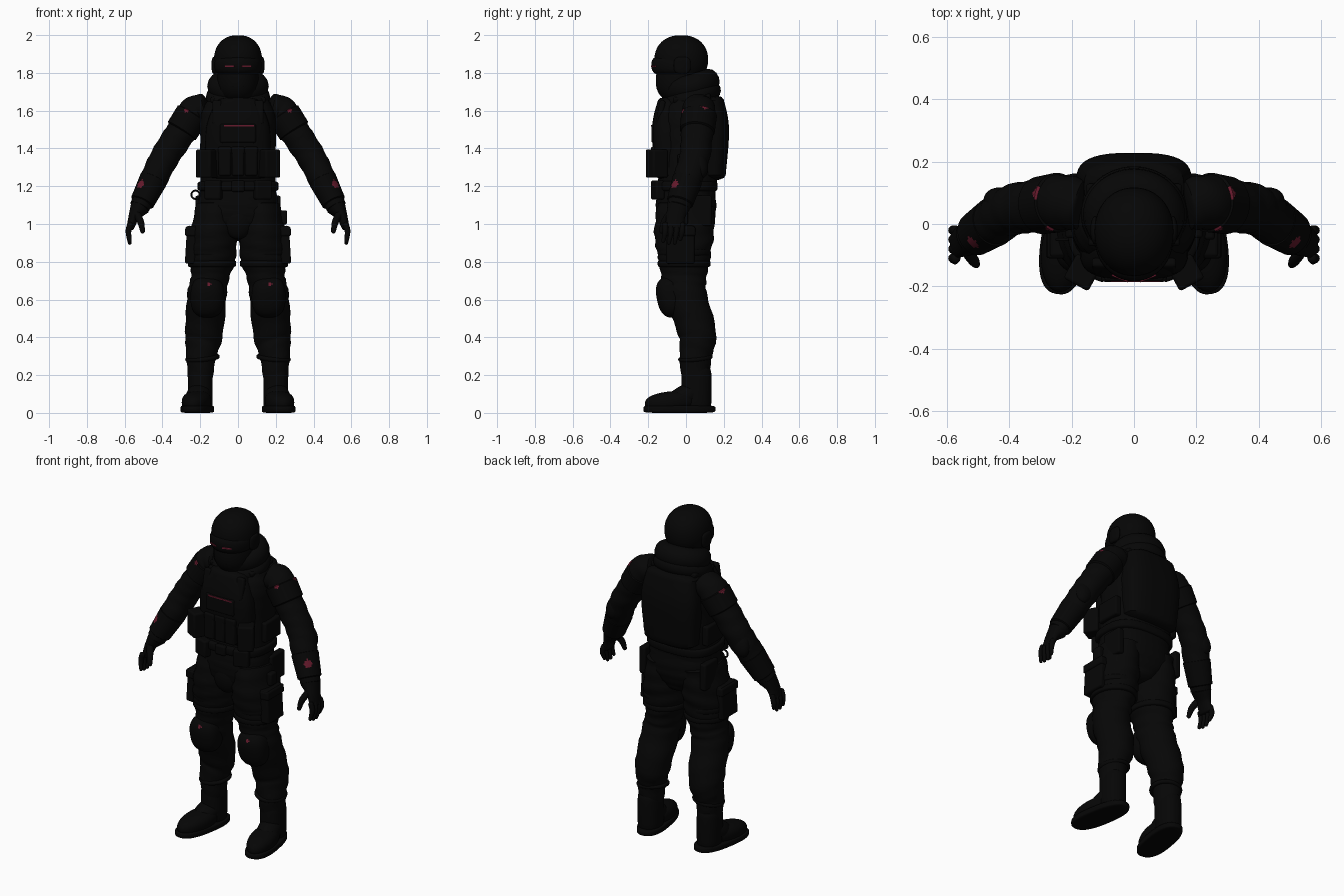
import bpy, bmesh, math
from mathutils import Vector, Matrix

default_cube = bpy.data.objects.get("Cube")
if default_cube:
    bpy.data.objects.remove(default_cube, do_unlink=True)

def make_material(name, red, green, blue):
    material = bpy.data.materials.new(name)
    material.use_nodes = True
    material.diffuse_color = (red, green, blue, 1)
    shader = material.node_tree.nodes["Principled BSDF"]
    shader.inputs["Base Color"].default_value = (red, green, blue, 1)
    shader.inputs["Roughness"].default_value = .8
    return material

CLOTH = make_material("black cloth", .002, .002, .002)
ARMOR = make_material("black armor", .0017, .0017, .0017)
RED = make_material("dark red", .13, .01, .025)
parts = []

def finish(name, bm, material):
    bmesh.ops.recalc_face_normals(bm, faces=bm.faces)
    mesh = bpy.data.meshes.new(name)
    bm.to_mesh(mesh)
    bm.free()
    mesh.materials.append(material)
    mesh.materials.append(RED)
    part = bpy.data.objects.new(name, mesh)
    bpy.context.collection.objects.link(part)
    parts.append(part)
    return part

def skin(name, loops, material):
    """Join closed loops of points into one capped surface."""
    bm = bmesh.new()
    rows = [[bm.verts.new(point) for point in loop] for loop in loops]
    for low, high in zip(rows, rows[1:]):
        for k in range(len(low)):
            bm.faces.new((low[k - 1], low[k], high[k], high[k - 1]))
    bm.faces.new(rows[0])
    bm.faces.new(rows[-1])
    return finish(name, bm, material)

def oval(angle, power):
    c, s = math.cos(angle), math.sin(angle)
    return (math.copysign(abs(c) ** (2 / power), c), math.copysign(abs(s) ** (2 / power), s))

def angles(count):
    return [math.tau * k / count for k in range(count)]

def solid(name, location, half, material=ARMOR, power=2, edge=2, rotation=(0, 0, 0), rows=20):
    """Rounded solid: power squares the plan, edge squares the side profile."""
    loops = []
    for i in range(1, rows):
        radius, height = oval(math.pi * (i / rows - .5), edge)
        loops.append([(x * radius * half[0], y * radius * half[1], height * half[2])
                      for x, y in (oval(a, power) for a in angles(48))])
    part = skin(name, loops, material)
    part.location, part.rotation_euler = location, rotation
    return part

def spline(rings, steps):
    rings = [Vector(r) for r in rings]
    padded = [rings[0], *rings, rings[-1]]
    path = []
    for a, b, c, d in zip(padded, padded[1:], padded[2:], padded[3:]):
        for t in (j / steps for j in range(steps)):
            path.append(b + (c - a) * (t / 2) + (a * 2 - b * 5 + c * 4 - d) * (t * t / 2)
                        + (b * 3 - a - c * 3 + d) * (t ** 3 / 2))
    return path + [rings[-1]]

def loft(name, rings, material=CLOTH, side=1, power=2, folds=0, tip=.01, count=40):
    """Skin a path of (x, y, z, half width, half depth), with rounded tips."""
    path = spline(rings, 6)
    loops = []
    for i, ring in enumerate(path):
        before, after = path[max(i - 1, 0)], path[min(i + 1, len(path) - 1)]
        along = Vector((after - before)[:3]).normalized()
        depth = Vector((0, 1, 0))
        depth = (depth - along * depth.dot(along)).normalized()
        width = depth.cross(along)
        loop = []
        for a in angles(count):
            x, y = oval(a, power)
            fold = 1 + folds * math.sin(i * 1.7 + 2.5 * math.sin(a + i / 8))
            point = Vector(ring[:3]) + (width * x * ring[3] + depth * y * ring[4]) * fold
            loop.append(Vector((point.x * side, point.y, point.z)))
        loops.append(loop)

    def cap(loop, neighbor):
        center = sum(loop, Vector()) / count
        out = (center - sum(neighbor, Vector()) / count).normalized() * tip
        return [[center + (p - center) * math.cos(a) + out * math.sin(a) for p in loop]
                for a in (.5, 1, 1.4)]

    start, end = cap(loops[0], loops[1]), cap(loops[-1], loops[-2])
    return skin(name, start[::-1] + loops + end, material)

def box(name, location, size, material=ARMOR, rotation=(0, 0, 0), bevel=.01):
    bm = bmesh.new()
    bmesh.ops.create_cube(bm, size=1, matrix=Matrix.Diagonal((*size, 1)))
    part = finish(name, bm, material)
    part.location, part.rotation_euler = location, rotation
    rounding = part.modifiers.new("bevel", "BEVEL")
    rounding.width, rounding.segments = bevel, 3

def hoop(name, location, radius, thickness, scale=(1, 1, 1), rotation=(0, 0, 0), material=CLOTH):
    bpy.ops.mesh.primitive_torus_add(location=location, rotation=rotation, major_radius=radius,
                                     minor_radius=thickness, minor_segments=14)
    part = bpy.context.object
    part.name, part.scale = name, scale
    part.data.materials.append(material)
    parts.append(part)

def red_spot(part, target, radius):
    """Paint the faces around the surface point nearest to the target."""
    faces = part.data.polygons
    nearest = min(faces, key=lambda f: (f.center - target).length).center.copy()
    for face in faces:
        if (face.center - nearest).length < radius:
            face.material_index = 1

# Head: helmet, mask, visor with a broken red slit, collar
solid("helmet", (0, -.025, 1.87), (.127, .142, .13), power=2.1, edge=2.2)
solid("face_mask", (0, -.03, 1.76), (.11, .13, .12), edge=2.4)
solid("visor", (0, -.05, 1.84), (.125, .133, .06), edge=3)
box("mask_filter", (0, -.13, 1.75), (.07, .05, .06))
hoop("collar_upper", (0, .03, 1.73), .105, .058, (1, .93, 1.1), (.3, 0, 0))
hoop("collar_lower", (0, .03, 1.67), .12, .05, (1, .95, 1), (.35, 0, 0))

# Trunk: jacket, vest panels, hips
loft("jacket", [(0, 0, 1.12, .2, .15), (0, .02, 1.4, .2, .16), (0, .03, 1.56, .2, .16),
                (0, .04, 1.64, .17, .13)], power=2.6, folds=.01, tip=.05)
loft("back_panel", [(0, .13, 1.26, .17, .08), (0, .135, 1.5, .185, .093), (0, .12, 1.65, .16, .08)],
     ARMOR, power=2.9, tip=.03)
loft("chest_panel", [(0, -.08, 1.26, .17, .08), (0, -.09, 1.5, .17, .09), (0, -.07, 1.64, .12, .08)],
     ARMOR, power=2.8, tip=.03)
loft("hips", [(0, 0, .95, .1, .12), (0, 0, 1.02, .21, .15), (0, 0, 1.1, .21, .16), (0, 0, 1.2, .2, .15)],
     power=2.4, folds=.01, tip=.04)
solid("groin_pad", (0, -.11, 1.02), (.08, .05, .1))

# Belt, buckle, vest pouches, chest light
solid("belt", (0, 0, 1.2), (.214, .167, .03), power=2.8, edge=6)
box("buckle", (0, -.165, 1.2), (.07, .03, .06))
box("chest_pocket", (0, -.168, 1.48), (.19, .03, .1))
box("chest_light", (.005, -.183, 1.52), (.16, .004, .009), RED, bevel=.001)
for x in (-.07, 0, .07):
    box("magazine_pouch", (x, -.16, 1.33), (.065, .05, .15))
    box("magazine_flap", (x, -.165, 1.39), (.07, .04, .04))

for s in (1, -1):
    box("visor_light", (s * .045, -.173, 1.835), (.055, .008, .009), RED, (0, 0, s * .38), bevel=.001)
    solid("ear_cup", (s * .125, -.02, 1.84), (.015, .045, .045), edge=3)

    # Vest straps and side pouches
    box("shoulder_strap", (s * .12, .03, 1.67), (.06, .2, .03), rotation=(.1, s * .3, 0))
    box("front_strap", (s * .11, -.135, 1.59), (.05, .03, .13), rotation=(-.2, 0, 0))
    box("side_pouch", (s * .165, -.155, 1.32), (.09, .09, .15), rotation=(0, 0, s / 2))
    box("hip_pouch", (s * .2, .03, 1.31), (.04, .15, .12))
    box("belt_pouch", (s * .13, -.15, 1.18), (.09, .05, .1), rotation=(0, 0, s / 3))

    # Sleeves, with guards laid over stretches of the same joints
    shoulder = Vector((.235, .07, 1.59, .083, .088))
    elbow = Vector((.39, .045, 1.35, .076, .08))
    wrist = Vector((.52, -.04, 1.09, .053, .06))
    swell = Vector((0, 0, 0, .006, .006))
    loft("sleeve", [(.17, .06, 1.62, .07, .08), shoulder, shoulder.lerp(elbow, .5), elbow,
                    elbow.lerp(wrist, .5) + swell, wrist], side=s, folds=.03)
    guard = loft("shoulder_guard", [shoulder.lerp(elbow, t) + swell * 1.3 for t in (.05, .2, .4)],
                 ARMOR, s, tip=.015, count=64)
    red_spot(guard, Vector((s * .29, .1, 1.66)), .02)
    red_spot(guard, Vector((s * .28, -.03, 1.61)), .013)
    cuff = loft("forearm_guard", [elbow.lerp(wrist, t) + swell * 1.5 for t in (.45, .65, .9)],
                ARMOR, s, count=64)
    red_spot(cuff, Vector((s * .51, -.055, 1.21)), .024)
    solid("elbow_guard", (s * .42, .07, 1.32), (.055, .045, .085), rotation=(.2, s * -.45, 0))

    # Gloves
    loft("glove_palm", [wrist, (.55, -.055, 1.04, .03, .05), (.57, -.06, .98, .02, .05)], ARMOR, s)
    for i, length in enumerate((.08, .09, .09, .07)):
        y = .03 * i - .11
        loft("finger", [(.57, y, 1, .015, .015), (.58, y, .96, .015, .015),
                        (.573, y - .01, .99 - length, .01, .01)], ARMOR, s, count=14)
    loft("thumb", [(.54, -.08, 1.06, .02, .02), (.515, -.115, 1.01, .018, .018),
                   (.505, -.13, .96, .012, .012)], ARMOR, s, count=14)

    # Trousers, thigh straps and pouches, knee pads
    loft("trouser_leg", [(.12, 0, 1.1, .1, .15), (.13, -.01, .95, .122, .158), (.138, -.01, .82, .125, .137),
                         (.148, -.01, .72, .1, .12), (.165, 0, .62, .104, .11), (.18, .06, .42, .1, .1),
                         (.195, .05, .3, .08, .085), (.2, .05, .15, .06, .07)], side=s, folds=.03)
    for z in (.79, .85):
        solid("thigh_strap", (s * .138, -.01, z), (.128, .14, .02), edge=6)
    knee = solid("knee_pad", (s * .162, -.075, .615), (.09, .08, .11), power=2.4, edge=2.6,
                 rotation=(.2, 0, 0), rows=36)
    red_spot(knee, Vector((0, -.065, .085)), .012)
    hoop("shin_strap", (s * .188, .05, .29), .08, .012, rotation=(.1, s * .1, 0), material=ARMOR)
    box("thigh_pouch", (s * .248, -.03, .89), (.055, .15, .2), rotation=(0, s * -.06, 0))
    box("thigh_pouch_flap", (s * .25, -.03, .96), (.06, .16, .05), rotation=(0, s * -.06, 0))
    box("hip_bag", (s * .205, .07, 1.07), (.04, .13, .16))

    # Boots, toes turned slightly outward
    turn = s * .17
    solid("boot_shaft", (s * .2, .055, .13), (.066, .08, .12), power=2.2, edge=6)
    solid("boot_toe", (s * .22, -.07, .06), (.075, .15, .055), rotation=(.1, 0, turn), edge=2.4)
    solid("boot_instep", (s * .21, 0, .09), (.064, .12, .06), rotation=(.45, 0, turn))
    solid("boot_sole", (s * .215, -.035, .02), (.08, .192, .02), power=2.5, edge=6, rotation=(0, 0, turn))

# Small gear: clip on the right of the belt, radio on the left hip
hoop("belt_clip", (-.225, -.05, 1.155), .022, .005, rotation=(math.pi / 2, 0, 0), material=ARMOR)
box("hip_radio", (.242, -.02, 1.035), (.035, .06, .075))

# Shading
bpy.ops.object.select_all(action="DESELECT")
for part in parts:
    part.select_set(True)
bpy.context.view_layer.objects.active = parts[0]
bpy.ops.object.shade_smooth_by_angle(angle=math.radians(40))
